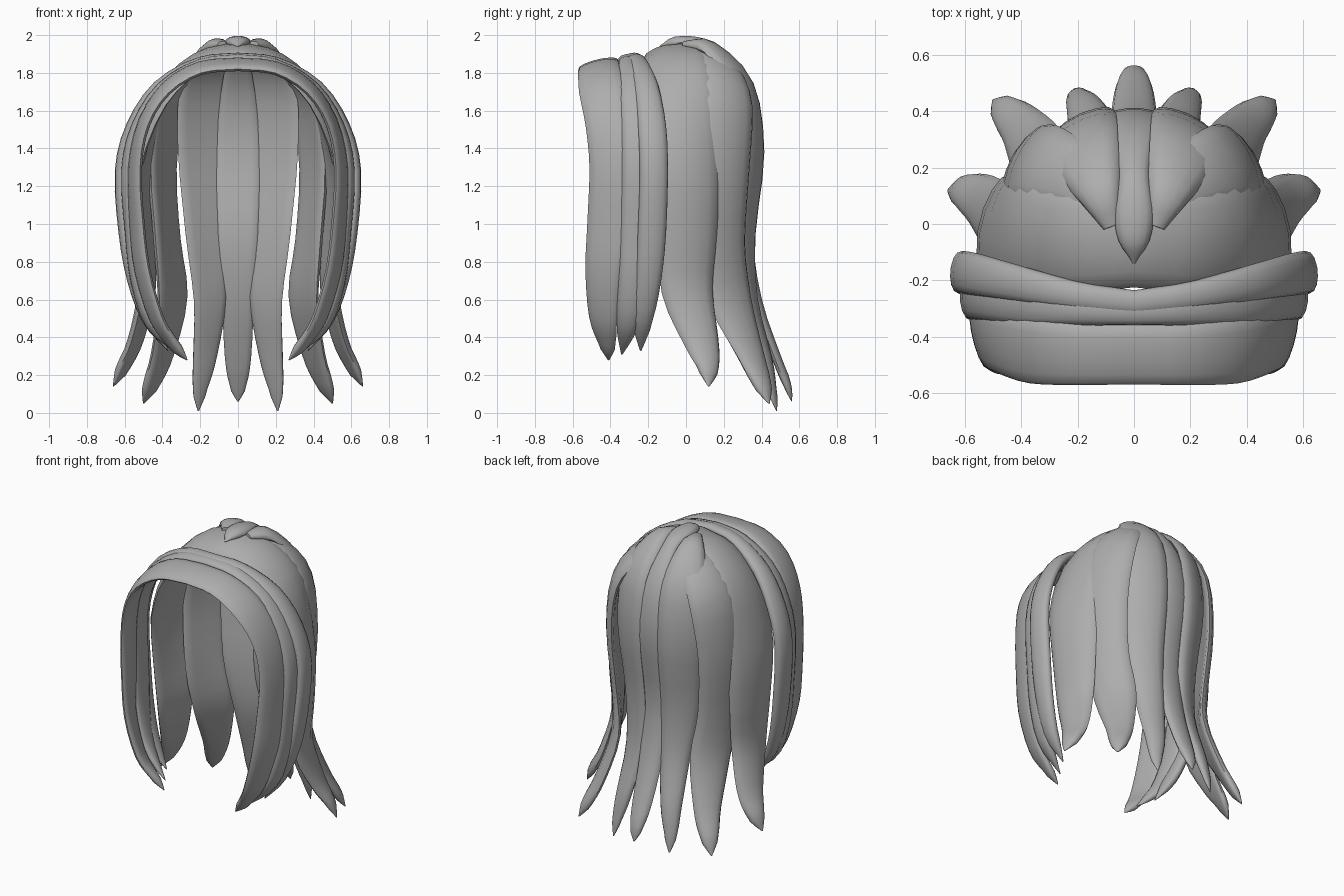
import bpy, bmesh, math
from mathutils import Vector

if "Cube" in bpy.data.objects:
    bpy.data.objects.remove(bpy.data.objects["Cube"])

hair = bpy.data.materials.new("grey_hair")
hair.diffuse_color = (0.42, 0.42, 0.42, 1)
hair.use_nodes = True
hair.node_tree.nodes["Principled BSDF"].inputs["Base Color"].default_value = hair.diffuse_color


def spline(rows, steps=3):
    """Smooth rows of (x, y, z, half_width) with a Catmull-Rom curve."""
    pts = [Vector(r) for r in rows]
    pts = [pts[0] * 2 - pts[1]] + pts + [pts[-1] * 2 - pts[-2]]
    out = []
    for n, (a, b, c, d) in enumerate(zip(pts, pts[1:], pts[2:], pts[3:])):
        for i in range(steps):
            t = i / steps
            p = 0.5 * (2 * b + (c - a) * t + (2 * a - 5 * b + 4 * c - d) * t * t
                       + (3 * b - a - 3 * c + d) * t ** 3)
            if n == len(rows) - 2:      # rounder tip
                p.w = b.w * (1 - t ** 1.5)
            out.append(p)
    return out + [pts[-2]]


def lock(name, rows, axis, thick=0.032, sag=0.8, inner=0.6, mirror=True):
    """Lens-shaped strand swept along a path, facing away from a head centre.
    axis holds the y of that centre for the lower part and for the crown."""
    path = spline(rows)
    bm = bmesh.new()
    rings = []
    for i, p in enumerate(path):
        here = p.xyz
        tangent = (path[min(i + 1, len(path) - 1)].xyz - path[max(i - 1, 0)].xyz).normalized()
        if i == 0 and rows[0][0] == 0 and mirror:
            tangent = Vector((1, 0, 0))
        f = min(max((here.z - 1.3) / 0.5, 0), 1)
        centre = Vector((0, axis[0] + (axis[1] - axis[0]) * f, min(here.z, 1.2)))
        out = here - centre
        out = (out - tangent * out.dot(tangent)).normalized()
        side = tangent.cross(out)
        w = max(p.w, 0.004)
        t = min(thick, w * 0.6)
        ring = []
        for k in range(14):
            a = math.tau * k / 14
            u, h = math.cos(a), math.sin(a)
            h = math.copysign(abs(h) ** 0.8, h)
            lift = t * h * (1 if h > 0 else inner) - sag * w * w * u * u
            ring.append(bm.verts.new(here + side * (u * w) + out * lift))
        rings.append(ring)
    for r, s in zip(rings, rings[1:]):
        for k in range(14):
            bm.faces.new((r[k], r[(k + 1) % 14], s[(k + 1) % 14], s[k]))
    bm.faces.new(rings[-1])
    if rows[0][0] != 0 or not mirror:
        bm.faces.new(rings[0])
    bmesh.ops.recalc_face_normals(bm, faces=bm.faces)
    mesh = bpy.data.meshes.new(name)
    bm.to_mesh(mesh)
    bm.free()
    mesh.materials.append(hair)
    ob = bpy.data.objects.new(name, mesh)
    bpy.context.collection.objects.link(ob)
    bpy.context.view_layer.objects.active = ob
    ob.select_set(True)
    bpy.ops.object.shade_smooth_by_angle(angle=math.radians(50))
    ob.select_set(False)
    if mirror:
        ob.modifiers.new("other_side", 'MIRROR')


# Front band framing the face
lock("front_band", [
    (0, -.465, 1.85, .108), (.2, -.465, 1.83, .11), (.38, -.45, 1.725, .12),
    (.50, -.42, 1.54, .115), (.55, -.40, 1.3, .115), (.54, -.41, 1.0, .118),
    (.51, -.44, .75, .10), (.435, -.44, .5, .08), (.35, -.42, .37, .05),
    (.27, -.41, .28, 0)], (-.27, -.31), .022, .4, 1.3)

# Two overlapping strands behind the front band
lock("second_band", [
    (0, -.31, 1.87, .05), (.2, -.30, 1.84, .06), (.40, -.28, 1.72, .08),
    (.53, -.26, 1.52, .085), (.585, -.25, 1.28, .09), (.565, -.26, .95, .09),
    (.535, -.28, .7, .08), (.46, -.31, .48, .06), (.31, -.34, .31, 0)],
    (-.25, -.25), .034, .8, 1)
lock("third_band", [
    (0, -.28, 1.88, .045), (.2, -.255, 1.855, .05), (.42, -.21, 1.73, .065),
    (.56, -.18, 1.52, .075), (.62, -.17, 1.28, .075), (.60, -.18, .95, .075),
    (.555, -.20, .7, .068), (.48, -.23, .5, .055), (.37, -.24, .33, 0)],
    (-.22, -.22), .032, .8, 1)

# Broad panel over the ear, tucked under the back strands
lock("side_panel", [
    (0, -.06, 1.925, .17), (.22, -.06, 1.865, .19), (.41, -.04, 1.67, .21),
    (.505, .0, 1.3, .19), (.505, .01, .95, .165), (.49, .01, .65, .14),
    (.54, .08, .39, .10), (.60, .115, .25, .065), (.66, .12, .14, 0)],
    (-.12, .05), .036, .8, .6)

# Back strands flaring out at the tips
lock("side_back_lock", [
    (.04, .03, 1.935, .05), (.22, .17, 1.84, .12), (.36, .22, 1.65, .155),
    (.41, .21, 1.3, .15), (.385, .19, .9, .145), (.355, .24, .6, .135),
    (.40, .34, .32, .09), (.455, .40, .16, .06), (.50, .44, .05, 0)],
    (0, 0), .034, .8, .8)
lock("back_lock", [
    (.08, -.01, 1.95, .03), (.13, .13, 1.925, .085), (.19, .295, 1.735, .14),
    (.20, .345, 1.38, .145), (.175, .305, .95, .125), (.15, .33, .6, .095),
    (.175, .41, .3, .068), (.20, .45, .13, .042), (.21, .48, .01, 0)], (0, 0), .038)

# Centre strand from the crown down the back
lock("centre_back_lock", [
    (0, -.14, 1.94, 0), (0, -.06, 1.96, .055), (0, .05, 1.96, .07), (0, .18, 1.905, .055),
    (0, .33, 1.70, .09), (0, .38, 1.38, .115), (0, .325, .95, .105),
    (0, .37, .6, .085), (0, .47, .3, .07), (0, .53, .15, .045),
    (0, .56, .06, 0)], (0, 0), mirror=False)
